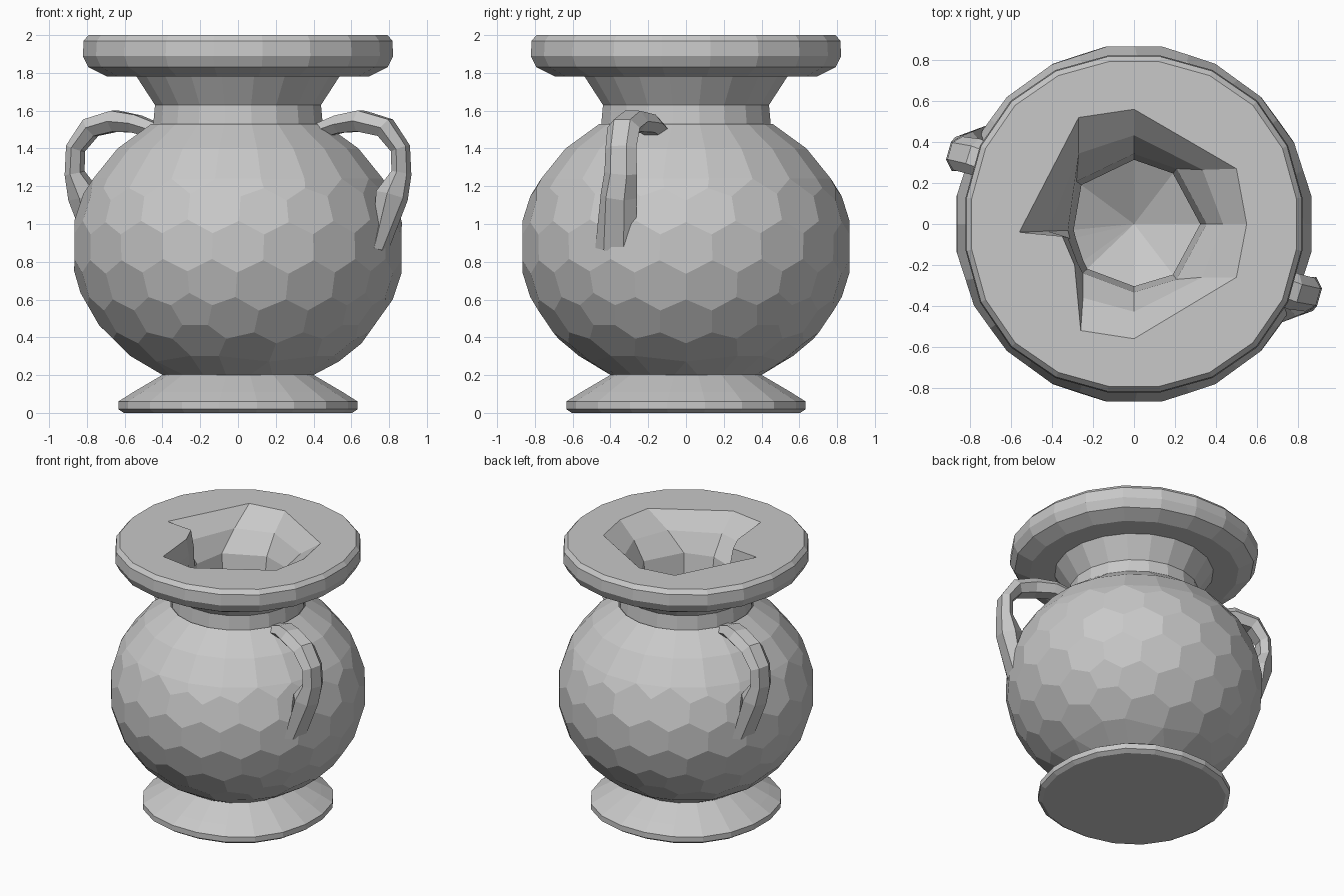
import bpy, bmesh
from math import sin, cos, pi, sqrt
from mathutils import Vector, Matrix

cube = bpy.data.objects.get("Cube")
if cube:
    bpy.data.objects.remove(cube)

stone = bpy.data.materials.new("grey_stone")
stone.use_nodes = True
GREY = (0.58, 0.58, 0.58, 1)
stone.diffuse_color = GREY
stone.node_tree.nodes["Principled BSDF"].inputs["Base Color"].default_value = GREY

SIDES = 20
MID_Z, WIDE, TALL = 0.88, 0.88, 0.765


def finish(name, bm):
    bmesh.ops.recalc_face_normals(bm, faces=bm.faces)
    mesh = bpy.data.meshes.new(name)
    bm.to_mesh(mesh)
    bm.free()
    mesh.materials.append(stone)
    obj = bpy.data.objects.new(name, mesh)
    bpy.context.collection.objects.link(obj)


def circle(r, z, bulge=0.0):
    """Ring of points, optionally a little wider on the diagonals."""
    ring = []
    for i in range(SIDES):
        a = (i + 0.5) * 2 * pi / SIDES
        wide = r * (1 + bulge * sin(2 * a) ** 2)
        ring.append(Vector((wide * cos(a), wide * sin(a), z)))
    return ring


def loft(bm, rings):
    """Skin a list of equally long closed rings with quads."""
    loops = [[bm.verts.new(p) for p in ring] for ring in rings]
    for a, b in zip(loops, loops[1:]):
        n = len(a)
        for i in range(n):
            j = (i + 1) % n
            bm.faces.new((a[i], a[j], b[j], b[i]))
    return loops


# Foot: low flared disc
bm = bmesh.new()
loops = loft(bm, [circle(r, z, 0.03) for r, z in
                  ((0.61, 0), (0.64, 0.02), (0.64, 0.06), (0.56, 0.11), (0.38, 0.215))])
bm.faces.new(loops[0])
bm.faces.new(loops[-1])
finish("foot", bm)

# Body: hull of a honeycomb of points below and plain rings on the shoulder
bm = bmesh.new()
bmesh.ops.create_icosphere(bm, subdivisions=3, radius=1)
centres = [f.calc_center_median().normalized() for f in bm.faces]
bm.free()
bm = bmesh.new()
for c in centres:
    p = Vector((c.x * WIDE, c.y * WIDE, MID_Z + c.z * TALL))
    if 0.24 < p.z < 1.2:
        bm.verts.new(p)
for z in (0.2, 1.24, 1.4, 1.53):
    r = WIDE * sqrt(1 - ((z - MID_Z) / TALL) ** 2)
    for p in circle(r, z):
        bm.verts.new(p)
bmesh.ops.convex_hull(bm, input=bm.verts)
bmesh.ops.dissolve_limit(bm, angle_limit=0.09, verts=bm.verts, edges=bm.edges)
cap = [f for f in bm.faces if f.normal.z > 0.98 and f.calc_center_median().z > 1.5]
bmesh.ops.delete(bm, geom=cap, context='FACES')
finish("body", bm)

# Neck: short collar that flares up under the rim
bm = bmesh.new()
loft(bm, [circle(r, z) for r, z in ((0.455, 1.52), (0.445, 1.63), (0.55, 1.79))])
finish("neck", bm)

# Rim, funnel mouth and hollow inside as one skin
bm = bmesh.new()
rim = loft(bm, [circle(r, z, 0.025) for r, z in
                ((0.53, 1.78), (0.70, 1.78), (0.80, 1.83), (0.83, 1.89), (0.825, 1.97), (0.80, 2.0))])
mouth = [(0, .56), (-.27, .52), (-.56, -.04), (-.35, -.06), (-.29, -.2), (-.26, -.52),
         (0, -.56), (.5, -.26), (.55, 0), (.5, .27)]
throat = [(0, .33), (-.27, .2), (-.31, -.03), (-.30, -.07), (-.26, -.19), (-.24, -.23),
          (0, -.32), (.2, -.26), (.34, 0), (.2, .26)]


def ring_between(t, scale, z):
    """Outline blended from mouth (t = 0) to throat (t = 1)."""
    return [Vector((m[0] + (h[0] - m[0]) * t, m[1] + (h[1] - m[1]) * t, 0)) * scale + Vector((0, 0, z))
            for m, h in zip(mouth, throat)]


inner = loft(bm, [ring_between(t, s, z) for t, s, z in
                  ((0, 1, 2.0), (.55, 1, 1.88), (1, 1.04, 1.74), (1, .95, 1.55),
                   (1, 1.6, 1.2), (1, 1.4, .7))])
bottom = bm.verts.new((0, 0, 0.45))
low = inner[-1]
for i in range(len(low)):
    bm.faces.new((low[i], low[(i + 1) % len(low)], bottom))
edges = []
for loop in (rim[-1], inner[0]):
    edges += [bm.edges.get((loop[i], loop[(i + 1) % len(loop)])) for i in range(len(loop))]
bmesh.ops.triangle_fill(bm, edges=edges, use_beauty=True, normal=(0, 0, 1))
finish("rim_and_mouth", bm)

# Handles: six-sided sweep, the second is the first turned half round
# path point, then half width across and half thickness
PATH = [((.42, -.15, 1.49), .07, .04), ((.54, -.20, 1.53), .085, .05), ((.65, -.28, 1.545), .09, .058),
        ((.78, -.33, 1.51), .09, .055), ((.86, -.345, 1.40), .085, .045), ((.865, -.345, 1.27), .09, .045),
        ((.815, -.355, 1.15), .10, .08), ((.75, -.375, .86), .11, .03)]


def handle(name, turn):
    bm = bmesh.new()
    pts = [Vector(p) for p, w, t in PATH]
    rings = []
    for k, (p, w, t) in enumerate(PATH):
        along = (pts[min(k + 1, len(pts) - 1)] - pts[max(k - 1, 0)]).normalized()
        out = along.cross(Vector((0.3, 1, 0))).normalized()
        across = out.cross(along)
        rings.append([pts[k] + across * w * cos(a * pi / 3) + out * t * 1.1 * sin(a * pi / 3)
                      for a in range(6)])
    loops = loft(bm, rings)
    bm.faces.new(loops[0])
    bm.faces.new(loops[-1])
    bmesh.ops.rotate(bm, verts=bm.verts, matrix=Matrix.Rotation(turn, 3, 'Z'))
    finish(name, bm)


handle("left_handle", 0)
handle("right_handle", pi)
